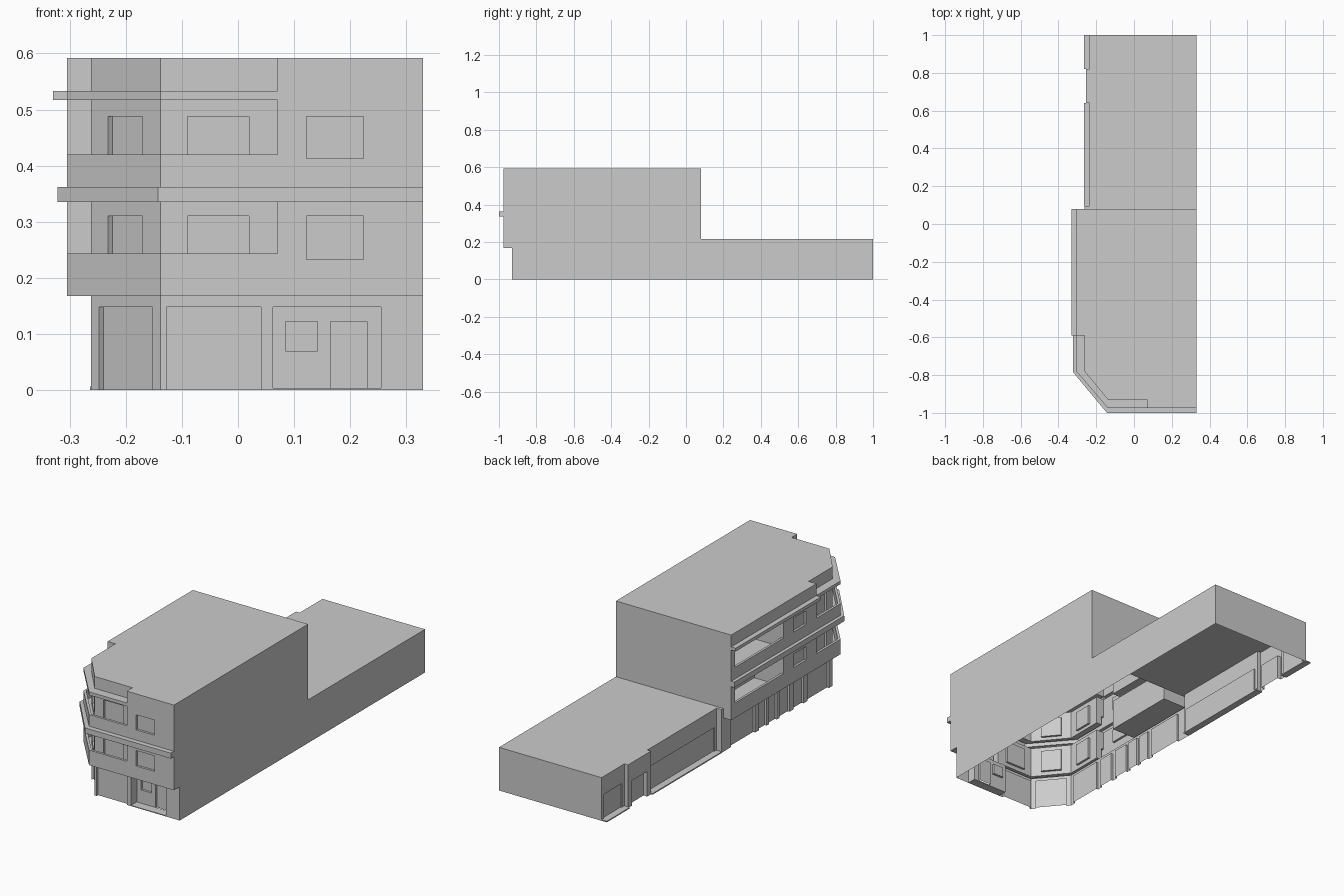
import bpy, bmesh
from mathutils import Vector

if "Cube" in bpy.data.objects:
    bpy.data.objects.remove(bpy.data.objects["Cube"])


def prism(name, pts, z0, z1):
    """Closed vertical prism over a footprint."""
    bm = bmesh.new()
    face = bm.faces.new([bm.verts.new((x, y, z0)) for x, y in pts])
    ext = bmesh.ops.extrude_face_region(bm, geom=[face], use_keep_orig=True)
    vs = [v for v in ext["geom"] if isinstance(v, bmesh.types.BMVert)]
    bmesh.ops.translate(bm, verts=vs, vec=(0, 0, z1 - z0))
    bmesh.ops.recalc_face_normals(bm, faces=bm.faces)
    me = bpy.data.meshes.new(name)
    bm.to_mesh(me)
    bm.free()
    ob = bpy.data.objects.new(name, me)
    bpy.context.collection.objects.link(ob)
    return ob


def rect(x0, x1, y0, y1):
    return [(x0, y0), (x1, y0), (x1, y1), (x0, y1)]


def combine(target, other, op):
    mod = target.modifiers.new("bool", "BOOLEAN")
    mod.operation, mod.solver, mod.object = op, "EXACT", other
    bpy.context.view_layer.objects.active = target
    bpy.ops.object.modifier_apply(modifier=mod.name)
    bpy.data.objects.remove(other, do_unlink=True)


def add(pts, z0, z1):
    combine(shell, prism("part", pts, z0, z1), "UNION")


def cut(pts, z0, z1):
    ob = prism("cutter", pts, z0, z1)
    ob.hide_render = True
    combine(shell, ob, "DIFFERENCE")


def recess(p0, p1, z0, z1, depth=0.011):
    """Inset panel along a wall line; the inside lies left of p0 -> p1."""
    a, b = Vector(p0), Vector(p1)
    d = (b - a).normalized()
    n = Vector((-d.y, d.x))
    cut([tuple(a - n * .006), tuple(b - n * .006), tuple(b + n * depth), tuple(a + n * depth)], z0, z1)


def on_chamfer(x):
    return (x, -0.78 - (x + 0.262) * 0.15 / 0.124)


# Ground floor, upper floors, string course and roof ledge
shell = prism("building_shell", [(-.262, .08), (-.262, -.78), (-.138, -.93), (.33, -.93), (.33, .08)], 0, .168)
add([(-.305, .08), (-.305, -.78), (-.138, -.975), (.33, -.975), (.33, .08)], .168, .592)
add([(-.322, .08), (-.322, -.785), (-.143, -1), (.33, -1), (.33, -.5), (-.2, .08)], .335, .362)
add(rect(-.33, -.2, -.59, .08), .517, .533)

# Low rear wing with projecting bay
add(rect(-.235, .33, .08, 1), 0, .215)
add(rect(-.255, -.1, .64, .82), 0, .215)
add(rect(-.262, -.2, .06, .095), 0, .215)

# Corner balcony openings and hollow floors behind the parapets
core = [(.07, -.93), (-.138, -.93), (-.262, -.78), (-.262, -.59)]
for z0, z1 in ((.243, .335), (.42, .517), (.533, .7)):
    cut([(-.4, -.59), (-.4, -1.1), (.07, -1.1)] + core, z0, z1)
for z0, z1 in ((.18, .25), (.374, .43)):
    cut([(-.293, -.59), (-.293, -.775), (-.133, -.963), (.07, -.963)] + core, z0, z1)

# Side balconies
for z0, z1, floor in ((.243, .335, .18), (.42, .517, .374)):
    cut(rect(-.4, -.145, -.33, .05), z0, z1)
    cut(rect(-.293, -.145, -.33, .05), floor, z0 + .01)

# Upper windows
for low, sill, top, rsill in ((.2, .243, .31, .233), (.39, .42, .488, .413)):
    recess((-.09, -.93), (.02, -.93), low, top)
    recess((.122, -.975), (.224, -.975), rsill, top)
    recess(on_chamfer(-.232), on_chamfer(-.17), low, top)
    recess((-.262, -.64), (-.262, -.73), low, top)
    recess((-.305, -.41), (-.305, -.51), sill, top)

# Ground floor shopfronts
recess((-.127, -.93), (.041, -.93), -.01, .148)
recess(on_chamfer(-.248), on_chamfer(-.152), -.01, .148)
for y0, y1 in ((.02, -.17), (-.2, -.26), (-.28, -.34), (-.36, -.44), (-.47, -.55), (-.58, -.75)):
    recess((-.262, y0), (-.262, y1), -.01, .148)

# Front entrance recess with window and door
recess((.062, -.93), (.255, -.93), -.01, .148, .045)
recess((.085, -.885), (.142, -.885), .07, .122)
recess((.165, -.885), (.23, -.885), -.01, .122)

# Rear wing lower panels and bay doorway
for y0, y1 in ((.98, .84), (.62, .11)):
    recess((-.235, y0), (-.235, y1), -.01, .125, .006)
recess((-.255, .79), (-.255, .67), -.01, .125, .02)

# Open underside
bm = bmesh.new()
bm.from_mesh(shell.data)
under = [f for f in bm.faces if f.calc_center_median().z < .001 and abs(f.normal.z) > .9]
bmesh.ops.delete(bm, geom=under, context="FACES")
bm.to_mesh(shell.data)
bm.free()

# Thin steps
prism("entrance_step", rect(.062, .255, -.93, -.885), 0, .004)
prism("rear_step_a", rect(-.264, -.229, .095, .64), 0, .006)
prism("rear_step_b", rect(-.264, -.229, .82, 1), 0, .006)
